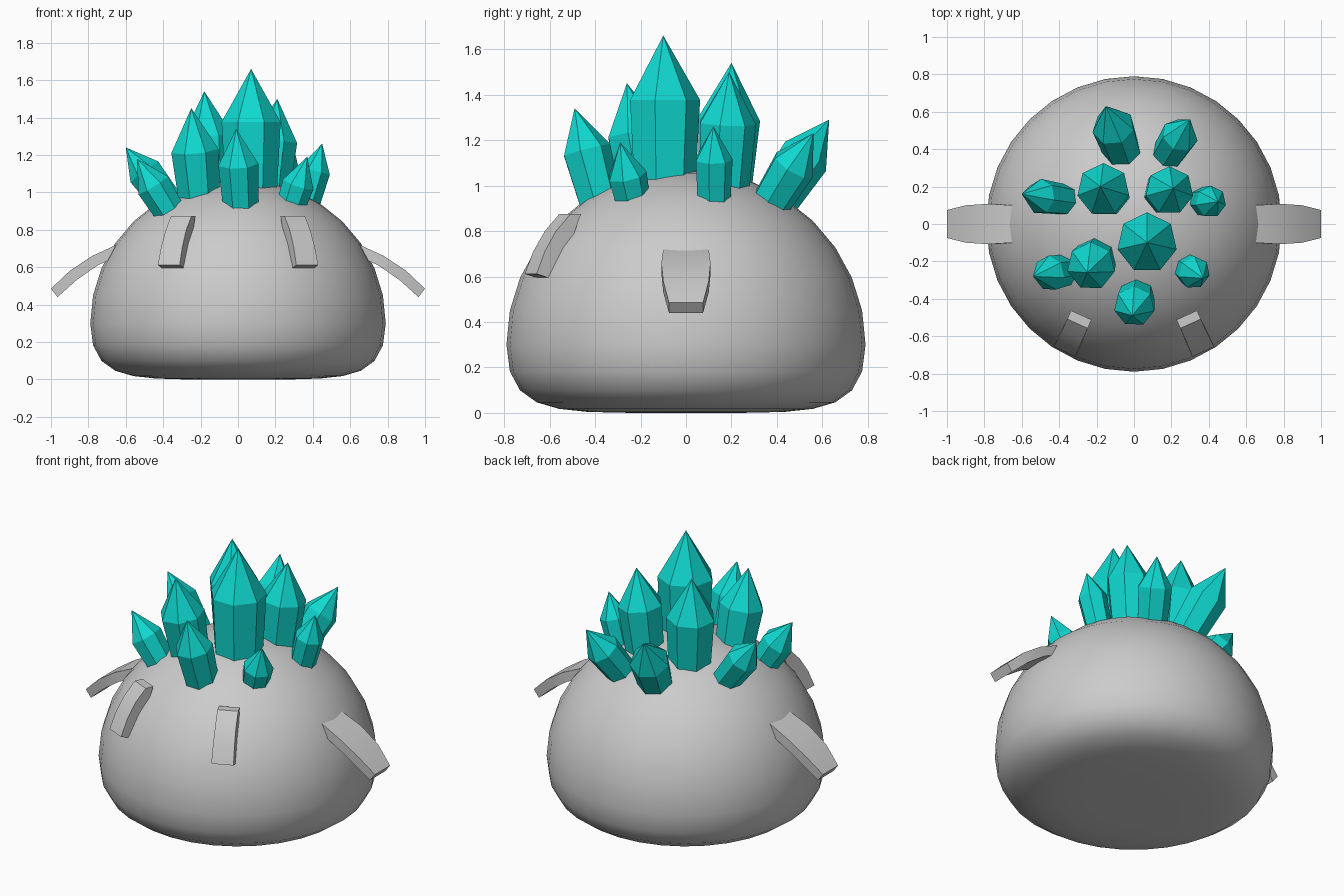
import bpy, bmesh, math
from mathutils import Vector

if "Cube" in bpy.data.objects:
    bpy.data.objects.remove(bpy.data.objects["Cube"])


def material(name, rgb):
    m = bpy.data.materials.new(name)
    m.diffuse_color = (*rgb, 1)
    m.use_nodes = True
    m.node_tree.nodes["Principled BSDF"].inputs["Base Color"].default_value = m.diffuse_color
    return m


STONE = material("stone grey", (0.6, 0.6, 0.6))
TEAL = material("crystal teal", (0.005, 0.69, 0.63))


def finish(bm, name, mat, smooth=None):
    bmesh.ops.recalc_face_normals(bm, faces=bm.faces)
    me = bpy.data.meshes.new(name)
    bm.to_mesh(me)
    bm.free()
    ob = bpy.data.objects.new(name, me)
    bpy.context.collection.objects.link(ob)
    me.materials.append(mat)
    if smooth:
        bpy.ops.object.select_all(action='DESELECT')
        ob.select_set(True)
        bpy.context.view_layer.objects.active = ob
        bpy.ops.object.shade_smooth_by_angle(angle=math.radians(smooth))
    return ob


# Body: sphere with a domed top and a flattened underside
bm = bmesh.new()
bmesh.ops.create_uvsphere(bm, u_segments=32, v_segments=16, radius=1)
for v in bm.verts:
    z = v.co.z
    v.co.x *= 0.79
    v.co.y *= 0.79
    v.co.z = 0.3 + 0.77 * z if z > 0 else 0.3 * max(0, 1 + z) ** 2.3
finish(bm, "body", STONE, 60)


# Crystal: seven-sided tapered shaft with a pointed cap, sunk into the body
def crystal(name, base, tip, r):
    base, tip = Vector(base), Vector(tip)
    axis = (tip - base).normalized()
    rot = Vector((0, 0, 1)).rotation_difference(axis)
    bm = bmesh.new()
    rings = []
    for centre, rad in ((base - axis * 0.1, r * 0.84), (tip - axis * r * 1.75, r)):
        rings.append([bm.verts.new(centre + rot @ Vector(
            (rad * math.sin(math.tau * i / 7), rad * math.cos(math.tau * i / 7), 0)))
            for i in range(7)])
    apex = bm.verts.new(tip)
    low, high = rings
    bm.faces.new(low)
    for i in range(7):
        j = (i + 1) % 7
        bm.faces.new((low[i], low[j], high[j], high[i]))
        bm.faces.new((high[i], high[j], apex))
    finish(bm, name, TEAL)


crystal("main_crystal", (0.07, -0.10, 1.0), (0.07, -0.10, 1.66), 0.162)
crystal("inner_crystal_back_left", (-0.145, 0.165, 1.0), (-0.18, 0.20, 1.54), 0.142)
crystal("inner_crystal_back_right", (0.165, 0.165, 1.0), (0.21, 0.19, 1.50), 0.13)
crystal("inner_crystal_front_left", (-0.21, -0.19, 1.0), (-0.25, -0.26, 1.45), 0.13)
crystal("outer_crystal_front", (0.015, -0.38, 0.93), (-0.01, -0.49, 1.34), 0.11)
crystal("outer_crystal_left", (-0.38, 0.13, 0.95), (-0.60, 0.16, 1.24), 0.095)
crystal("outer_crystal_front_left", (-0.38, -0.25, 0.92), (-0.54, -0.28, 1.18), 0.095)
crystal("outer_crystal_right", (0.36, 0.12, 0.93), (0.45, 0.12, 1.26), 0.085)
crystal("outer_crystal_front_right", (0.29, -0.24, 0.95), (0.37, -0.29, 1.19), 0.088)
crystal("outer_crystal_back_left", (-0.06, 0.38, 0.92), (-0.15, 0.63, 1.29), 0.115)
crystal("outer_crystal_back_right", (0.18, 0.37, 0.92), (0.30, 0.56, 1.23), 0.1)


# Bent bar: each section is (outer distance, z, inner distance, z, half width)
def bar(name, sections, angle, shift=0):
    out = Vector((math.cos(angle), math.sin(angle), 0))
    side = Vector((-out.y, out.x, 0))
    bm = bmesh.new()
    rings = []
    for so, zo, si, zi, w in sections:
        rings.append([bm.verts.new(out * s + side * (shift + k) + Vector((0, 0, z)))
                      for s, z, k in ((so, zo, -w), (so, zo, w), (si, zi, w), (si, zi, -w))])
    for a, b in zip(rings, rings[1:]):
        for i in range(4):
            j = (i + 1) % 4
            bm.faces.new((a[i], a[j], b[j], b[i]))
    bm.faces.new(rings[0])
    bm.faces.new(rings[-1])
    finish(bm, name, STONE, 30)


# Arms on both sides, brow bars at the front
ARM = [(0.58, 0.745, 0.56, 0.69, 0.095), (0.65, 0.72, 0.63, 0.665, 0.1),
       (0.78, 0.66, 0.75, 0.61, 0.108), (0.90, 0.58, 0.865, 0.53, 0.1),
       (1.0, 0.485, 0.965, 0.44, 0.075)]
BROW = [(0.61, 0.875, 0.56, 0.875, 0.06), (0.68, 0.80, 0.60, 0.77, 0.06),
        (0.735, 0.71, 0.655, 0.68, 0.062), (0.775, 0.612, 0.695, 0.587, 0.064)]
for label, sx in (("left", -1), ("right", 1)):
    bar(label + "_arm", ARM, 0 if sx > 0 else math.pi)
    bar(label + "_brow", BROW, math.atan2(-0.91, sx * 0.41), sx * 0.057)
